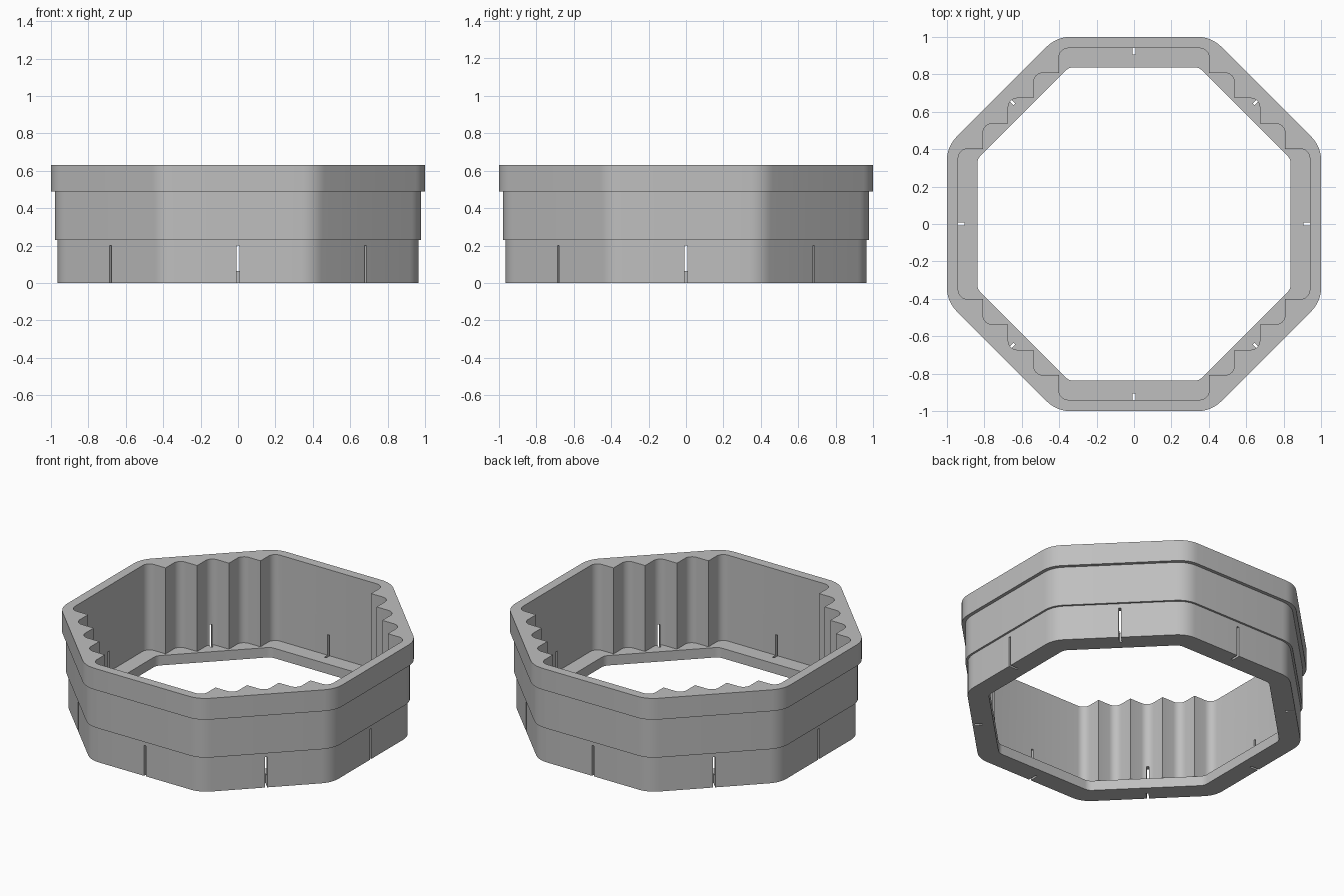
import bpy, bmesh, math
from mathutils import Vector, Matrix

cube = bpy.data.objects.get("Cube")
if cube:
    bpy.data.objects.remove(cube, do_unlink=True)

grey = bpy.data.materials.new("light grey")
grey.use_nodes = True
grey.diffuse_color = (0.52, 0.52, 0.52, 1)
grey.node_tree.nodes["Principled BSDF"].inputs["Base Color"].default_value = grey.diffuse_color


def fillet(corners, steps=6):
    """Round each (x, y, radius) corner of a counter-clockwise outline."""
    out = []
    for i, (x, y, r) in enumerate(corners):
        p = Vector((x, y))
        if r == 0:
            out.append(p)
            continue
        a = (Vector(corners[i - 1][:2]) - p).normalized()
        b = (Vector(corners[(i + 1) % len(corners)][:2]) - p).normalized()
        half = a.angle(b) / 2
        centre = p + (a + b).normalized() * (r / math.sin(half))
        start = p + a * (r / math.tan(half)) - centre
        sweep = math.pi - 2 * half
        for k in range(steps + 1):
            out.append(centre + Matrix.Rotation(sweep * k / steps, 2) @ start)
    return out


def octagon(apothem, radius):
    reach = apothem / math.cos(math.pi / 8)
    angles = [math.pi * (2 * k + 1) / 8 for k in range(8)]
    return fillet([(reach * math.cos(t), reach * math.sin(t), radius) for t in angles])


def loft(name, layers):
    """Closed solid through (outline, z) layers with equal point counts."""
    bm = bmesh.new()
    rings = [[bm.verts.new((p.x, p.y, z)) for p in outline] for outline, z in layers]
    bm.faces.new(rings[0][::-1])
    bm.faces.new(rings[-1])
    n = len(rings[0])
    for low, high in zip(rings, rings[1:]):
        for i in range(n):
            j = (i + 1) % n
            bm.faces.new((low[i], low[j], high[j], high[i]))
    bmesh.ops.recalc_face_normals(bm, faces=bm.faces)
    mesh = bpy.data.meshes.new(name)
    bm.to_mesh(mesh)
    bm.free()
    obj = bpy.data.objects.new(name, mesh)
    bpy.context.collection.objects.link(obj)
    mesh.materials.append(grey)
    return obj


# Outer shell in three tiers, each overhanging the one below
lower, middle, upper = octagon(0.965, 0.16), octagon(0.978, 0.165), octagon(1.0, 0.17)
body = loft("octagonal_ring", [(lower, 0), (lower, 0.23), (middle, 0.23),
                               (middle, 0.49), (upper, 0.49), (upper, 0.63)])

# Cavity outline: flat sides joined by staircases with rounded outer corners
stairs = [0.94, 0.808, 0.673, 0.537, 0.402]
corner = []
for i in range(5):
    corner.append((stairs[i], stairs[4 - i], 0.05))
    if i < 4:
        corner.append((stairs[i + 1], stairs[4 - i], 0))
outline = []
for k in range(4):
    turn = Matrix.Rotation(k * math.pi / 2, 2)
    outline += [(*(turn @ Vector((x, y))), r) for x, y, r in corner]
cavity = fillet(outline)
cutters = [loft("cavity_cutter", [(cavity, 0.065), (cavity, 0.8)])]

# Opening through the floor lip
opening = octagon(0.838, 0.06)
cutters.append(loft("opening_cutter", [(opening, -0.1), (opening, 0.3)]))

# Narrow slot in the middle of each of the eight sides
slot = [Vector(p) for p in ((0.905, -0.007), (1.1, -0.007), (1.1, 0.007), (0.905, 0.007))]
for k in range(8):
    turn = Matrix.Rotation(k * math.pi / 4, 2)
    plan = [turn @ p for p in slot]
    cutters.append(loft("slot_cutter", [(plan, -0.1), (plan, 0.2)]))

bpy.ops.object.select_all(action='DESELECT')
body.select_set(True)
bpy.context.view_layer.objects.active = body
for cutter in cutters:
    mod = body.modifiers.new("cut", 'BOOLEAN')
    mod.operation = 'DIFFERENCE'
    mod.solver = 'EXACT'
    mod.object = cutter
    bpy.ops.object.modifier_apply(modifier=mod.name)
    bpy.data.objects.remove(cutter, do_unlink=True)

bpy.ops.object.shade_smooth_by_angle(angle=math.radians(30))
